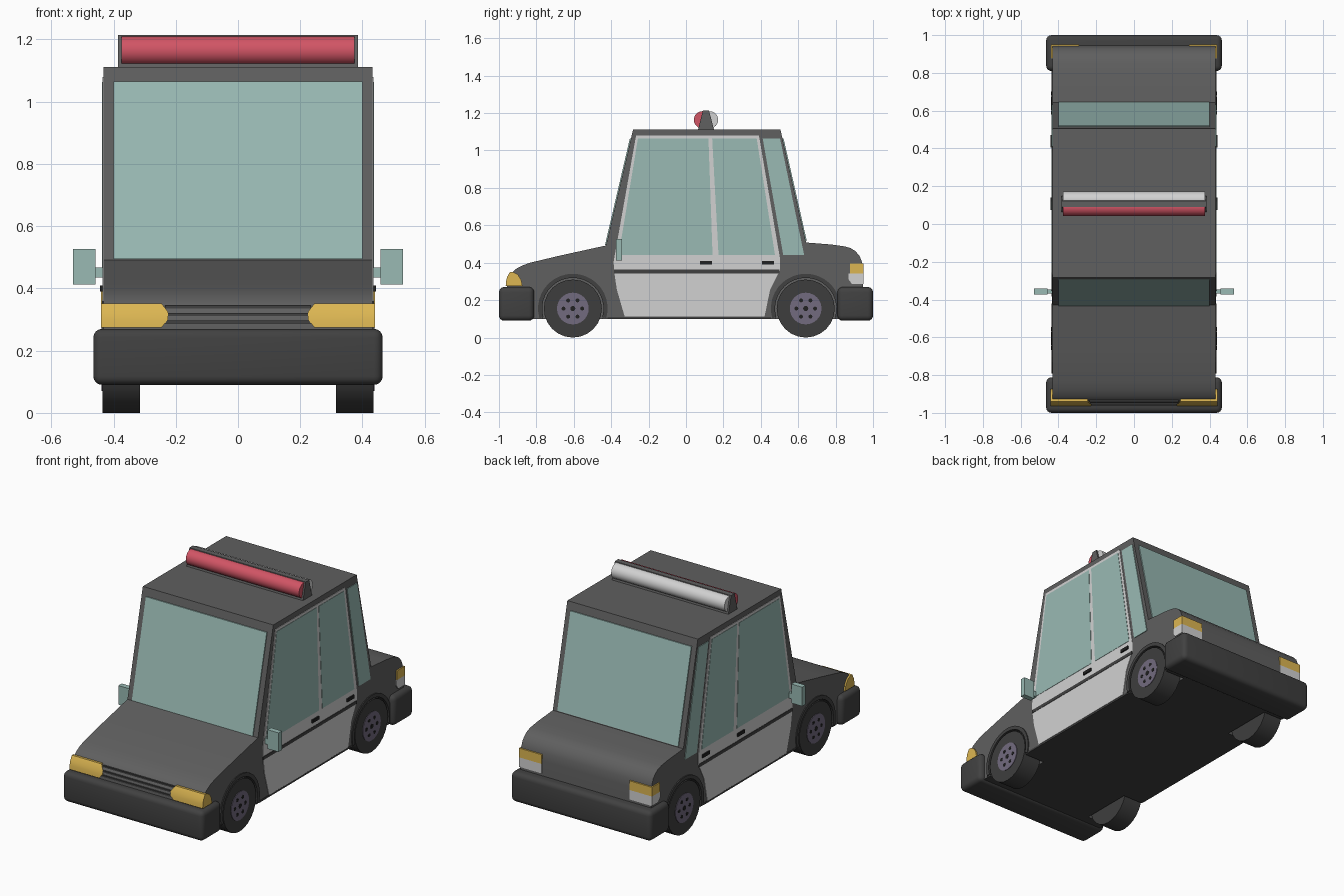
import bpy, bmesh, math

cube = bpy.data.objects.get("Cube")
if cube:
    bpy.data.objects.remove(cube, do_unlink=True)


def material(name, r, g, b):
    m = bpy.data.materials.new(name)
    m.use_nodes = True
    m.diffuse_color = (r, g, b, 1)
    m.node_tree.nodes["Principled BSDF"].inputs["Base Color"].default_value = (r, g, b, 1)
    return m


PAINT = material("grey paint", 0.115, 0.115, 0.115)
TRIM = material("dark trim", 0.053, 0.053, 0.053)
RUBBER = material("tyre rubber", 0.048, 0.048, 0.048)
WHITE = material("white paint", 0.64, 0.64, 0.64)
GLASS = material("teal glass", 0.32, 0.49, 0.455)
AMBER = material("amber lamp", 0.72, 0.47, 0.085)
RED = material("red lamp", 0.64, 0.09, 0.13)
HUB = material("purple grey hub", 0.17, 0.145, 0.21)
BLACK = material("black", 0.015, 0.015, 0.015)


def finish(name, bm, mat, smooth=False):
    bmesh.ops.recalc_face_normals(bm, faces=bm.faces)
    mesh = bpy.data.meshes.new(name)
    bm.to_mesh(mesh)
    bm.free()
    ob = bpy.data.objects.new(name, mesh)
    bpy.context.collection.objects.link(ob)
    mesh.materials.append(mat)
    if smooth:
        smooth_shade(ob)
    return ob


def smooth_shade(ob):
    bpy.ops.object.select_all(action='DESELECT')
    ob.select_set(True)
    bpy.context.view_layer.objects.active = ob
    bpy.ops.object.shade_smooth_by_angle(angle=math.radians(32))


def prism(name, outline, x0, x1, mat, smooth=False):
    """Side outline of (y, z) points, extruded across x."""
    bm = bmesh.new()
    face = bm.faces.new([bm.verts.new((x0, y, z)) for y, z in outline])
    made = bmesh.ops.extrude_face_region(bm, geom=[face])["geom"]
    moved = [v for v in made if isinstance(v, bmesh.types.BMVert)]
    bmesh.ops.translate(bm, verts=moved, vec=(x1 - x0, 0, 0))
    return finish(name, bm, mat, smooth)


def box(name, x, y, z, mat, bevel=0):
    bm = bmesh.new()
    bmesh.ops.create_cube(bm, size=1)
    for v in bm.verts:
        v.co = [r[0] if c < 0 else r[1] for r, c in zip((x, y, z), v.co)]
    if bevel:
        bmesh.ops.bevel(bm, geom=bm.edges[:], offset=bevel, segments=4,
                        profile=0.5, affect='EDGES')
    return finish(name, bm, mat, bevel > 0)


def circle(y, z, r, n):
    return [(y + r * math.cos(2 * math.pi * i / n),
             z + r * math.sin(2 * math.pi * i / n)) for i in range(n)]


SIDE = 0.432          # half width of the body
AXLES = {"front": -0.605, "rear": 0.64}
AXLE_Z = 0.155

# Body shell, one side outline
body = prism("body", [
    (-0.95, 0.1), (-0.957, 0.28), (-0.952, 0.31), (-0.937, 0.34), (-0.914, 0.364),
    (-0.88, 0.383), (-0.834, 0.4), (-0.674, 0.438), (-0.428, 0.492), (-0.283, 1.112),
    (0.505, 1.112), (0.642, 0.508), (0.78, 0.497), (0.85, 0.487), (0.88, 0.478),
    (0.904, 0.463), (0.927, 0.438), (0.94, 0.406), (0.946, 0.36), (0.946, 0.1)],
    -SIDE, SIDE, PAINT)

# Wheel wells cut into both sides
cutters = []
for y in AXLES.values():
    for s in (-1, 1):
        c = prism("well_cutter", circle(y, AXLE_Z, 0.168, 32), s * 0.3, s * 0.5, PAINT)
        c.hide_render = True
        mod = body.modifiers.new("well", 'BOOLEAN')
        mod.object, mod.operation, mod.solver = c, 'DIFFERENCE', 'EXACT'
        cutters.append(c)
bpy.context.view_layer.update()
cut = bpy.data.meshes.new_from_object(
    body.evaluated_get(bpy.context.evaluated_depsgraph_get()))
body.modifiers.clear()
body.data = cut
for c in cutters:
    bpy.data.objects.remove(c, do_unlink=True)
cut.materials.clear()
cut.materials.append(PAINT)
cut.materials.append(TRIM)
for p in cut.polygons:       # dark floor
    p.material_index = int(p.normal.z < -0.99 and p.center.z < 0.11)
smooth_shade(body)

# Windscreens
for name, (y0, z0), (y1, z1), d in (
        ("windscreen", (-0.427, 0.495), (-0.294, 1.065), -0.006),
        ("rear_window", (0.64, 0.515), (0.5155, 1.065), 0.006)):
    prism(name, [(y0 - d, z0), (y1 - d, z1), (y1 + d, z1), (y0 + d, z0)], -0.4, 0.4, GLASS)

# Door panel, glass and trim outlines on each side
DOOR = [(-0.385, 0.36), (-0.37, 0.257), (-0.328, 0.112), (0.42, 0.112), (0.45, 0.257),
        (0.503, 0.36), (0.503, 0.42), (0.39, 1.08), (-0.267, 1.08), (-0.387, 0.406)]
FRONT_GLASS = [(-0.36, 0.44), (0.142, 0.44), (0.12, 1.064), (-0.257, 1.064)]
REAR_GLASS = [(0.174, 0.44), (0.476, 0.44), (0.378, 1.064), (0.14, 1.064)]
QUARTER = [(0.52, 0.44), (0.632, 0.44), (0.503, 1.064), (0.41, 1.064)]

for s, side in ((1, "left"), (-1, "right")):
    def plate(name, outline, thick, mat):
        prism(f"{side}_{name}", outline, s * (SIDE - 0.002), s * (SIDE + thick), mat)

    def side_box(name, x0, x1, y, z, mat):
        box(f"{side}_{name}", sorted((s * x0, s * x1)), y, z, mat)

    plate("doors", DOOR, 0.003, WHITE)
    plate("front_door_glass", FRONT_GLASS, 0.005, GLASS)
    plate("rear_door_glass", REAR_GLASS, 0.005, GLASS)
    plate("quarter_glass", QUARTER, 0.004, GLASS)
    side_box("door_stripe", 0.43, 0.437, (-0.385, 0.5), (0.343, 0.363), TRIM)
    side_box("sill", 0.43, 0.434, (-0.42, 0.455), (0.1, 0.111), TRIM)
    for door, y in (("front", 0.075), ("rear", 0.406)):
        side_box(f"{door}_door_handle", 0.43, 0.443, (y, y + 0.064), (0.39, 0.409), BLACK)

    # Mirror
    side_box("mirror", 0.458, 0.53, (-0.374, -0.342), (0.413, 0.527), GLASS)
    side_box("mirror_stalk", 0.43, 0.46, (-0.368, -0.348), (0.435, 0.468), GLASS)

    # Headlamp wrapping the corner, with a pointed inner end
    lamp = prism(f"{side}_headlamp", [
        (-0.964, 0.275), (-0.962, 0.3), (-0.956, 0.325), (-0.941, 0.351), (-0.925, 0.351),
        (-0.9, 0.338), (-0.882, 0.31), (-0.874, 0.275)], s * 0.225, s * 0.441, AMBER, True)
    for v in lamp.data.vertices:
        if abs(v.co.x) < 0.3 and abs(v.co.z - 0.313) > 0.02:
            v.co.x += s * 0.02

    # Tail lamps
    side_box("tail_indicator", 0.29, 0.44, (0.876, 0.95), (0.342, 0.397), AMBER)
    prism(f"{side}_reversing_lamp", [(0.87, 0.342), (0.87, 0.31), (0.888, 0.285),
          (0.95, 0.285), (0.95, 0.342)], s * 0.29, s * 0.44, WHITE)

    # Wheels and arches
    for end, y in AXLES.items():
        n = f"{side}_{end}"
        prism(n + "_tyre", circle(y, AXLE_Z, 0.155, 24), s * 0.315, s * 0.435, RUBBER, True)
        prism(n + "_hub", circle(y, AXLE_Z, 0.085, 24), s * 0.43, s * 0.438, HUB)
        prism(n + "_hub_cap", circle(y, AXLE_Z, 0.014, 10), s * 0.434, s * 0.44, BLACK)
        for i, (hy, hz) in enumerate(circle(y, AXLE_Z, 0.05, 6)):
            prism(f"{n}_hub_hole_{i + 1}", circle(hy, hz, 0.011, 8),
                  s * 0.434, s * 0.4395, BLACK)
        start = -math.asin(0.05 / 0.18)
        angles = [start + (math.pi - 2 * start) * i / 20 for i in range(21)]
        arc = [(r, a) for r, order in ((0.186, angles), (0.164, angles[::-1])) for a in order]
        prism(n + "_arch", [(y + r * math.cos(a), AXLE_Z + r * math.sin(a)) for r, a in arc],
              s * 0.4, s * 0.438, TRIM)

# Bumpers
box("front_bumper", (-0.465, 0.465), (-1, -0.812), (0.09, 0.27), TRIM, 0.028)
box("rear_bumper", (-0.465, 0.465), (0.81, 1), (0.09, 0.27), TRIM, 0.028)

# Grille bars
for i, (y, z) in enumerate(((-0.956, 0.292), (-0.95, 0.316), (-0.938, 0.34))):
    box(f"grille_bar_{i + 1}", (-0.235, 0.235), (y - 0.005, y + 0.008),
        (z - 0.005, z + 0.005), TRIM)

# Roof light bar
prism("light_bar_bracket", [(0.064, 1.11), (0.15, 1.11), (0.123, 1.214), (0.09, 1.214)],
      -0.385, 0.385, PAINT)
for name, y, mat in (("red_roof_light", 0.088, RED), ("white_roof_light", 0.126, WHITE)):
    prism(name, circle(y, 1.164, 0.046, 24), -0.375, 0.375, mat, True)
